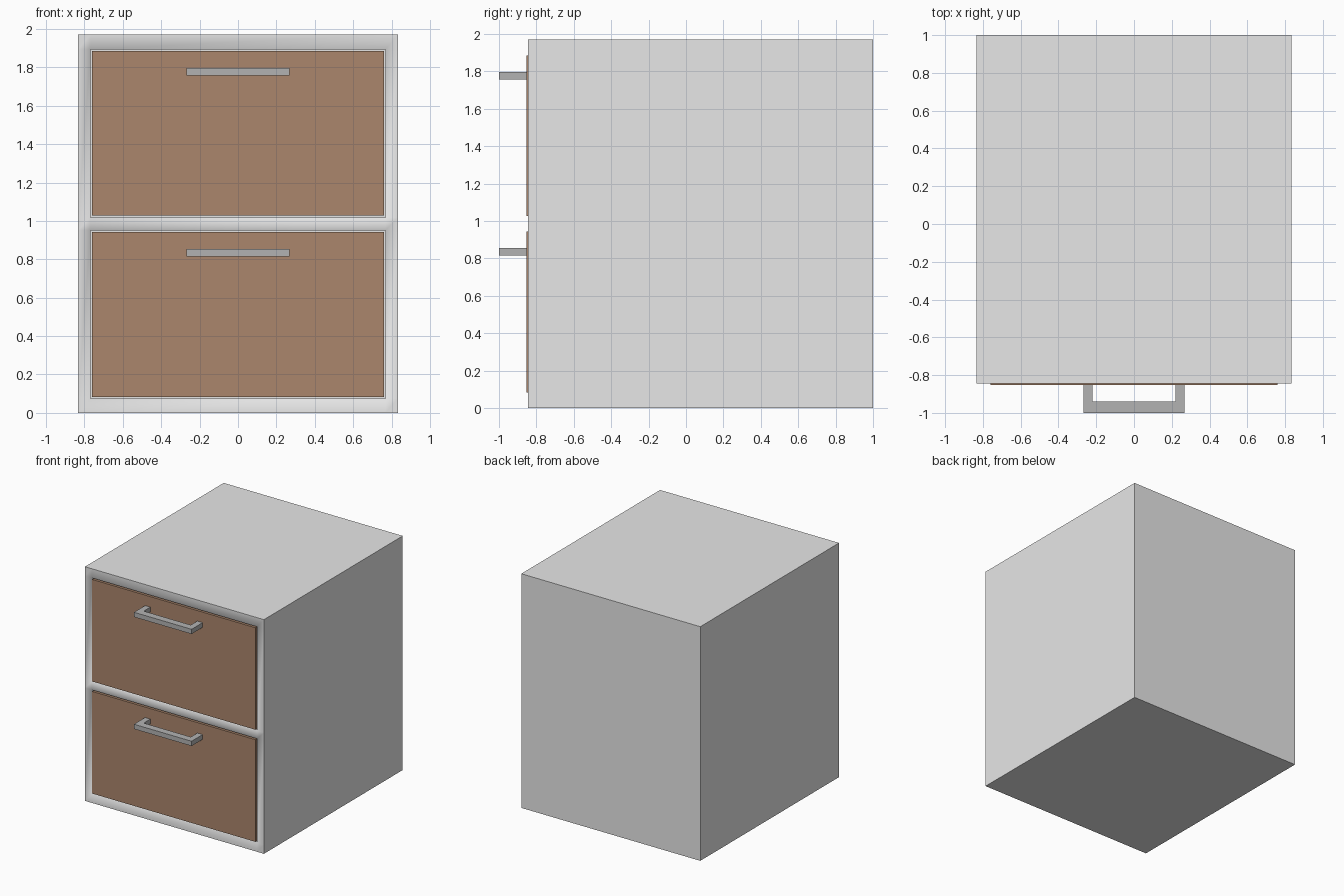
import bpy, bmesh

if "Cube" in bpy.data.objects:
    bpy.data.objects.remove(bpy.data.objects["Cube"])


def material(name, rgb):
    m = bpy.data.materials.new(name)
    m.diffuse_color = (*rgb, 1)
    m.use_nodes = True
    m.node_tree.nodes["Principled BSDF"].inputs["Base Color"].default_value = m.diffuse_color
    return m


grey = material("light_grey", (0.8, 0.8, 0.8))
brown = material("wood_brown", (0.41, 0.24, 0.15))
metal = material("handle_grey", (0.45, 0.45, 0.45))


def finish(name, bm, mat):
    bmesh.ops.recalc_face_normals(bm, faces=bm.faces)
    me = bpy.data.meshes.new(name)
    bm.to_mesh(me)
    bm.free()
    me.materials.append(mat)
    ob = bpy.data.objects.new(name, me)
    bpy.context.collection.objects.link(ob)
    return ob


def prism(name, outline, axis, lo, hi, mat):
    """Extrude a 2D outline along y (xz outline) or z (xy outline)."""
    bm = bmesh.new()
    place = (lambda p, t: (p[0], t, p[1])) if axis == "y" else (lambda p, t: (p[0], p[1], t))
    a = [bm.verts.new(place(p, lo)) for p in outline]
    b = [bm.verts.new(place(p, hi)) for p in outline]
    n = len(outline)
    bm.faces.new(a)
    bm.faces.new(b)
    for i in range(n):
        j = (i + 1) % n
        bm.faces.new((a[i], a[j], b[j], b[i]))
    return finish(name, bm, mat)


FRONT, BACK, RECESS = -0.845, 1.0, -0.78
XS = [-0.833, -0.768, 0.768, 0.833]
ZS = [0, 0.075, 0.951, 1.018, 1.893, 1.97]

# Cabinet body: closed box whose front frame has two drawer openings
bm = bmesh.new()
g = [[bm.verts.new((x, FRONT, z)) for x in XS] for z in ZS]
bl, br, tr, tl = [bm.verts.new((x, BACK, z)) for x, z in
                  ((XS[0], 0), (XS[3], 0), (XS[3], ZS[5]), (XS[0], ZS[5]))]
soft = set()
for k in range(5):
    for i in range(3):
        q = [g[k][i], g[k][i + 1], g[k + 1][i + 1], g[k + 1][i]]
        if i == 1 and k in (1, 3):
            back = [bm.verts.new((v.co.x, RECESS, v.co.z)) for v in q]
            bm.faces.new(back)
            for s in range(4):
                t = (s + 1) % 4
                soft.add(bm.faces.new((q[s], q[t], back[t], back[s])))
        else:
            soft.add(bm.faces.new(q))
bm.faces.new((bl, br, tr, tl))
bm.faces.new(g[0] + [br, bl])
bm.faces.new(g[5] + [tr, tl])
bm.faces.new([row[0] for row in g] + [tl, bl])
bm.faces.new([row[3] for row in g] + [tr, br])
# the frame shades softly into the openings, all other edges are sharp
for f in soft:
    f.smooth = True
for e in bm.edges:
    e.smooth = all(f in soft for f in e.link_faces)
finish("cabinet_body", bm, grey)

# Drawer fronts and their U-shaped handles
for label, z0, z1 in (("lower", 0.084, 0.943), ("upper", 1.027, 1.885)):
    prism(label + "_drawer_front", [(-0.76, z0), (0.76, z0), (0.76, z1), (-0.76, z1)],
          "y", -0.853, RECESS - 0.002, brown)
    u = [(-0.268, -0.85), (-0.268, -1.0), (0.268, -1.0), (0.268, -0.85),
         (0.219, -0.85), (0.219, -0.94), (-0.219, -0.94), (-0.219, -0.85)]
    prism(label + "_drawer_handle", u, "z", z1 - 0.128, z1 - 0.088, metal)
